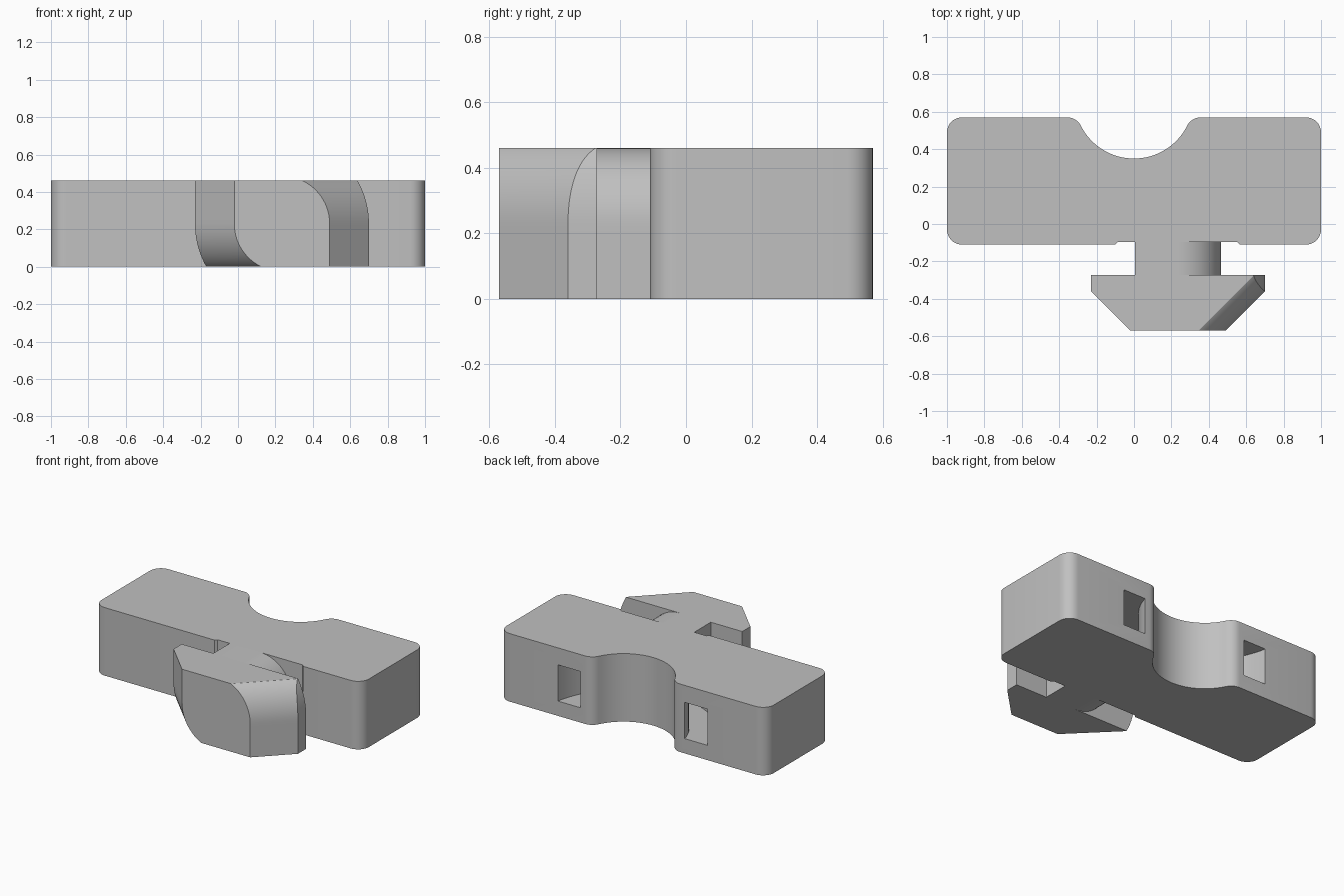
import bpy, bmesh
from math import sin, cos, pi, sqrt, atan2, radians

if "Cube" in bpy.data.objects:
    bpy.data.objects.remove(bpy.data.objects["Cube"], do_unlink=True)

HEIGHT = 0.46
MID = HEIGHT / 2
AXIS_X = 0.235            # turning axis of the neck and head
FRONT, HEAD_BACK, SEAT = -0.57, -0.272, -0.095

grey = bpy.data.materials.new("plain grey")
grey.use_nodes = True
grey.diffuse_color = (0.53, 0.53, 0.53, 1)
grey.node_tree.nodes["Principled BSDF"].inputs["Base Color"].default_value = (0.53, 0.53, 0.53, 1)


def arc(cx, cy, r, a0, a1, n):
    angles = [a0 + (a1 - a0) * i / n for i in range(n + 1)]
    return [(cx + r * cos(a), cy + r * sin(a)) for a in angles]


def loft(name, levels):
    """Solid through stacked outlines; levels is a list of (z, outline)."""
    bm = bmesh.new()
    rings = [[bm.verts.new((x, y, z)) for x, y in pts] for z, pts in levels]
    for low, high in zip(rings, rings[1:]):
        for i in range(len(low)):
            j = (i + 1) % len(low)
            bm.faces.new((low[i], low[j], high[j], high[i]))
    bm.faces.new(rings[0][::-1])
    bm.faces.new(rings[-1])
    bmesh.ops.recalc_face_normals(bm, faces=bm.faces)
    mesh = bpy.data.meshes.new(name)
    bm.to_mesh(mesh)
    bm.free()
    mesh.materials.append(grey)
    obj = bpy.data.objects.new(name, mesh)
    bpy.context.collection.objects.link(obj)
    return obj


def smooth(obj):
    bpy.ops.object.select_all(action='DESELECT')
    obj.select_set(True)
    bpy.context.view_layer.objects.active = obj
    bpy.ops.object.shade_smooth_by_angle(angle=radians(25))


# Body: rounded bar with a round saddle at the back and a shallow seat in front
R = 0.08
BACK, BODY_FRONT = 0.57, -0.11
saddle_y, saddle_r = 0.668, 0.318
fillet_y = BACK - R
fillet_x = sqrt((saddle_r + R) ** 2 - (saddle_y - fillet_y) ** 2)
tilt = atan2(saddle_y - fillet_y, fillet_x)
right = (arc(1 - R, BODY_FRONT + R, R, -pi / 2, 0, 8)
         + arc(1 - R, fillet_y, R, 0, pi / 2, 8)
         + arc(fillet_x, fillet_y, R, pi / 2, pi - tilt, 8))
saddle = arc(0, saddle_y, saddle_r, -tilt, tilt - pi, 32)[1:-1]
left = [(-x, y) for x, y in reversed(right)]
seat = [(-0.1, BODY_FRONT), (-0.085, SEAT), (0.55, SEAT), (0.565, BODY_FRONT)]
outline = right + saddle + left + seat
body = loft("body", [(0, outline), (HEIGHT, outline)])

# Strap channel: curved rectangular tunnel running round the saddle
tunnel = arc(0, saddle_y, 0.568, -pi, 0, 40) + arc(0, saddle_y, 0.402, 0, -pi, 40)
cutter = loft("channel_cutter", [(0.1, tunnel), (0.345, tunnel)])
cutter.hide_render = True
cut = body.modifiers.new("channel", 'BOOLEAN')
cut.operation = 'DIFFERENCE'
cut.solver = 'EXACT'
cut.object = cutter
bpy.context.view_layer.objects.active = body
bpy.ops.object.modifier_apply(modifier=cut.name)
bpy.data.objects.remove(cutter, do_unlink=True)


def reach(r, dz):
    """Half width: straight below the axis, circular above it."""
    return sqrt(max(r * r - dz * dz, 0)) if dz > 0 else r


def head_outline(z):
    dz = z - MID
    wide_r, tip_r = reach(0.465, dz), reach(0.255, dz)
    wide_l, tip_l = reach(0.465, -dz), reach(0.255, -dz)
    side = lambda wide, tip: min(FRONT + wide - tip, HEAD_BACK - 0.002)
    pts = [(-wide_l, HEAD_BACK), (-wide_l, side(wide_l, tip_l)), (-tip_l, FRONT),
           (tip_r, FRONT), (wide_r, side(wide_r, tip_r)), (wide_r, HEAD_BACK)]
    return [(AXIS_X + x, y) for x, y in pts]


def neck_outline(z):
    dz = z - MID
    # a sliver of width remains so the end outlines stay valid
    x0, x1 = AXIS_X - reach(MID, -dz), AXIS_X + reach(MID, dz)
    return [(x0, HEAD_BACK), (x1, HEAD_BACK), (x1, SEAT), (x0, SEAT)]


# Quarter-turn head and neck, each with two opposite rounded corners
heights = [MID - MID * cos(pi * i / 32) for i in range(33)]
head = loft("turning_head", [(z, head_outline(z)) for z in heights])
neck = loft("neck", [(z, neck_outline(z)) for z in heights])

for part in (body, head, neck):
    smooth(part)
